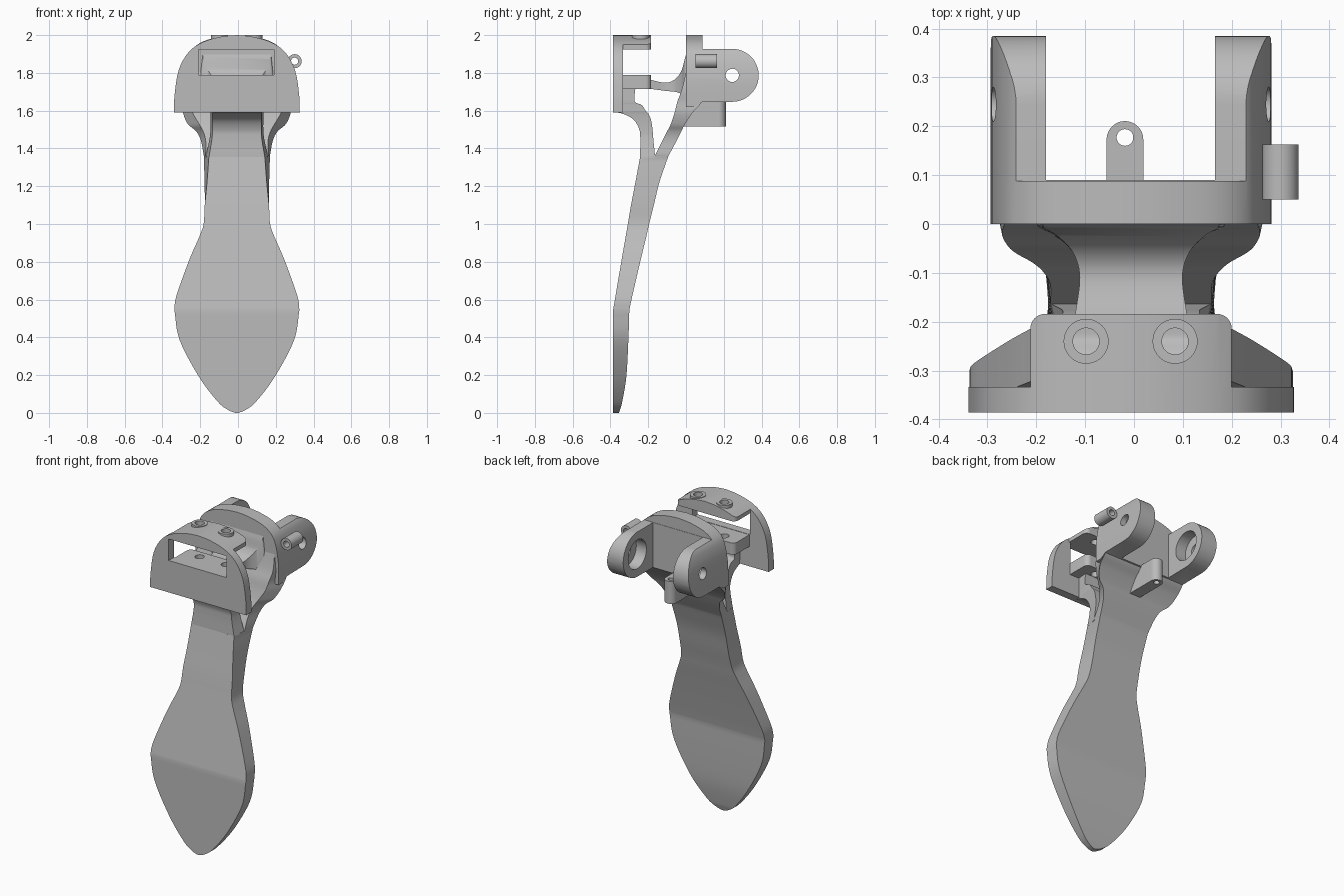
import bpy, bmesh, math
from mathutils import Vector

if "Cube" in bpy.data.objects:
    bpy.data.objects.remove(bpy.data.objects["Cube"])

CX = -0.006  # centre line of the body

grey = bpy.data.materials.new("plain_grey")
grey.use_nodes = True
grey.diffuse_color = (0.5, 0.5, 0.5, 1)
grey.node_tree.nodes["Principled BSDF"].inputs["Base Color"].default_value = (0.5, 0.5, 0.5, 1)


def finish(name, bm):
    bmesh.ops.recalc_face_normals(bm, faces=bm.faces)
    mesh = bpy.data.meshes.new(name)
    bm.to_mesh(mesh)
    bm.free()
    mesh.materials.append(grey)
    obj = bpy.data.objects.new(name, mesh)
    bpy.context.collection.objects.link(obj)
    return obj


def activate(obj):
    bpy.ops.object.select_all(action='DESELECT')
    obj.select_set(True)
    bpy.context.view_layer.objects.active = obj


def place(axis, a, b, t):
    return {'x': (t, a, b), 'y': (a, t, b), 'z': (a, b, t)}[axis]


def prism(name, pts, axis, lo, hi, bevel=0):
    """Extrude a 2D outline along an axis; optionally round its low rim."""
    bm = bmesh.new()
    low = [bm.verts.new(place(axis, a, b, lo)) for a, b in pts]
    high = [bm.verts.new(place(axis, a, b, hi)) for a, b in pts]
    cap = bm.faces.new(low)
    bm.faces.new(high)
    n = len(pts)
    for i in range(n):
        j = (i + 1) % n
        bm.faces.new((low[i], low[j], high[j], high[i]))
    if bevel:
        bmesh.ops.bevel(bm, geom=list(cap.edges), offset=bevel, segments=4,
                        profile=0.5, affect='EDGES')
    return finish(name, bm)


def arc(cx, cy, r, start, end, n=24):
    steps = [math.radians(start + (end - start) * i / n) for i in range(n + 1)]
    return [(cx + r * math.cos(t), cy + r * math.sin(t)) for t in steps]


def rod(name, axis, cx, cy, r, lo, hi):
    return prism(name, arc(cx, cy, r, 0, 360, 40)[:-1], axis, lo, hi)


def box(name, x0, x1, y0, y1, z0, z1):
    return prism(name, [(x0, y0), (x1, y0), (x1, y1), (x0, y1)], 'z', z0, z1)


def boolean(obj, tool, operation='DIFFERENCE'):
    tool.hide_render = True
    mod = obj.modifiers.new("cut", 'BOOLEAN')
    mod.operation, mod.solver, mod.object = operation, 'EXACT', tool
    activate(obj)
    bpy.ops.object.modifier_apply(modifier=mod.name)
    bpy.data.objects.remove(tool)


def smooth(rows, steps=6):
    """Catmull-Rom curve through the rows."""
    v = [Vector(r) for r in rows]
    v = [2 * v[0] - v[1]] + v + [2 * v[-1] - v[-2]]
    out = []
    for a, b, c, d in zip(v, v[1:], v[2:], v[3:]):
        for i in range(steps):
            t = i / steps
            out.append(0.5 * (2 * b + (c - a) * t + (2 * a - 5 * b + 4 * c - d) * t * t
                              + (3 * b - a - 3 * c + d) * t ** 3))
    return out + [v[-2]]


def loft(name, axis, *spans):
    """Four-sided sections; row = position, low, high, half width low, half width high."""
    bm = bmesh.new()
    rings = []
    for span in spans:
        for t, lo, hi, wl, wh in smooth([s if len(s) == 5 else s + s[-1:] for s in span]):
            corners = [(CX - wl, lo), (CX + wl, lo), (CX + wh, hi), (CX - wh, hi)]
            rings.append([bm.verts.new(place(axis, a, b, t)) for a, b in corners])
    for r, s in zip(rings, rings[1:]):
        for i in range(4):
            j = (i + 1) % 4
            bm.faces.new((r[i], r[j], s[j], s[i]))
    bm.faces.new(rings[0])
    bm.faces.new(rings[-1])
    bmesh.ops.remove_doubles(bm, verts=bm.verts, dist=0.0001)
    return finish(name, bm)


def dome(half):
    right = [(p.x, p.y) for p in smooth(half, 4)]
    return [(CX + x, z) for x, z in right] + [(CX - x, z) for x, z in right[-2::-1]]


front_dome = dome([(.333, 1.59), (.33, 1.68), (.308, 1.815), (.255, 1.91),
                   (.18, 1.963), (.08, 1.992), (0, 2.0)])
rear_dome = dome([(.287, 1.5), (.287, 1.72), (.28, 1.80), (.265, 1.87),
                  (.237, 1.925), (.175, 1.968), (.08, 1.993), (0, 2.0)])

# Paddle blade, its crease, and the rear strut growing out of it
loft("blade_and_strut", 'z',
     [(0, -.386, -.355, .008), (.015, -.386, -.35, .045), (.058, -.386, -.338, .1),
      (.19, -.386, -.316, .2), (.386, -.386, -.305, .303), (.545, -.386, -.3, .331)],
     [(.545, -.386, -.3, .331), (.62, -.373, -.284, .32), (.81, -.341, -.24, .252),
      (.93, -.32, -.211, .2), (1.0, -.308, -.195, .176), (1.1, -.291, -.17, .17),
      (1.22, -.268, -.141, .158, .171), (1.355, -.243, -.095, .148, .175)],
     [(1.36, -.165, -.093, .165, .175), (1.44, -.125, -.05, .165, .19),
      (1.49, -.1, -.025, .178, .215), (1.53, -.08, -.005, .2, .26),
      (1.59, -.06, .035, .235, .285), (1.65, -.045, .085, .252, .286),
      (1.72, -.02, .087, .264, .286), (1.85, .01, .087, .255, .26)])

# Front leg flaring forward into the face plate
loft("front_leg", 'z',
     [(1.353, -.243, -.163, .148, .165), (1.45, -.242, -.173, .132, .145),
      (1.5, -.247, -.177, .13, .14), (1.55, -.275, -.185, .13, .14),
      (1.58, -.325, -.197, .13, .14), (1.594, -.38, -.21, .13, .14)],
     [(1.594, -.38, -.21, .13, .14), (1.63, -.38, -.235, .13, .14),
      (1.65, -.38, -.272, .13, .14), (1.72, -.38, -.268, .13, .14)])

# Face plate with its window
face_plate = prism("face_plate", front_dome, 'y', -.386, -.334)
boolean(face_plate, box("window_cutter", -.21, .19, -.5, -.3, 1.79, 1.925))


# Bolt plate on top, bolt shelf below it, and the raised bolt rings
def plate_outline(half, y0, y1, r):
    x0, x1 = CX - half, CX + half
    return ([(x0, y0), (x1, y0)] + arc(x1 - r, y1 - r, r, 0, 90, 8)
            + arc(x0 + r, y1 - r, r, 90, 180, 8))


top_plate = prism("top_bolt_plate", plate_outline(.206, -.38, -.184, .03), 'z', 1.925, 2.1)
boolean(top_plate, prism("dome_cutter", front_dome, 'y', -.5, 0), 'INTERSECT')
shelf = prism("bolt_shelf", plate_outline(.2, -.36, -.184, .03), 'z', 1.715, 1.788)
rings = []
for side, x in (("right", -.098), ("left", .084)):
    ring = rod(side + "_bolt_ring", 'z', x, -.24, .046, 1.95, 2.0)
    for part in (top_plate, shelf, ring):
        boolean(part, rod("bolt_cutter", 'z', x, -.24, .027, 1.6, 2.2))

# Narrow bridge sweeping up into the rear plate
loft("bridge", 'y',
     [(-.19, 1.716, 1.764, .115), (-.11, 1.705, 1.748, .105), (-.06, 1.7, 1.765, .118),
      (-.025, 1.69, 1.81, .155, .15), (-.005, 1.68, 1.88, .2, .18), (.02, 1.66, 1.97, .22, .17)])

# Rear plate and two ears: domed body trimmed to the side outline
rear_body = prism("rear_plate_and_ears", rear_dome, 'y', 0, .45, bevel=.03)
side_outline = ([(-.02, 1.62), (.04, 1.62), (.085, 1.645)] + arc(.245, 1.787, .14, -90, 90)
                + [(.088, 1.927), (.088, 2.1), (-.02, 2.1)])
boolean(rear_body, prism("side_cutter", side_outline, 'x', -.5, .5), 'INTERSECT')
boolean(rear_body, box("channel_cutter", -.18, .166, .09, .6, 1.3, 2.3))
boolean(rear_body, rod("pin_cutter", 'x', .245, 1.787, .035, -.5, .5))
boolean(rear_body, rod("bore_cutter", 'x', .245, 1.787, .09, -.25, .236))

# Small rear tab with a vertical hole
tab = prism("rear_tab", [(-.056, -.02), (.019, -.02)] + arc(-.0185, .173, .0375, 0, 180),
            'z', 1.515, 1.655)
boolean(tab, rod("tab_cutter", 'z', -.0185, .177, .017, 1.4, 1.8))

# Guide tube on the left ear
tube = rod("guide_tube", 'y', .3, 1.862, .037, .05, .163)
boolean(tube, rod("tube_cutter", 'y', .3, 1.862, .019, 0, .3))

for obj in [o for o in bpy.data.objects if o.type == 'MESH' and grey.name in o.data.materials]:
    activate(obj)
    bpy.ops.object.shade_smooth_by_angle(angle=math.radians(32))
